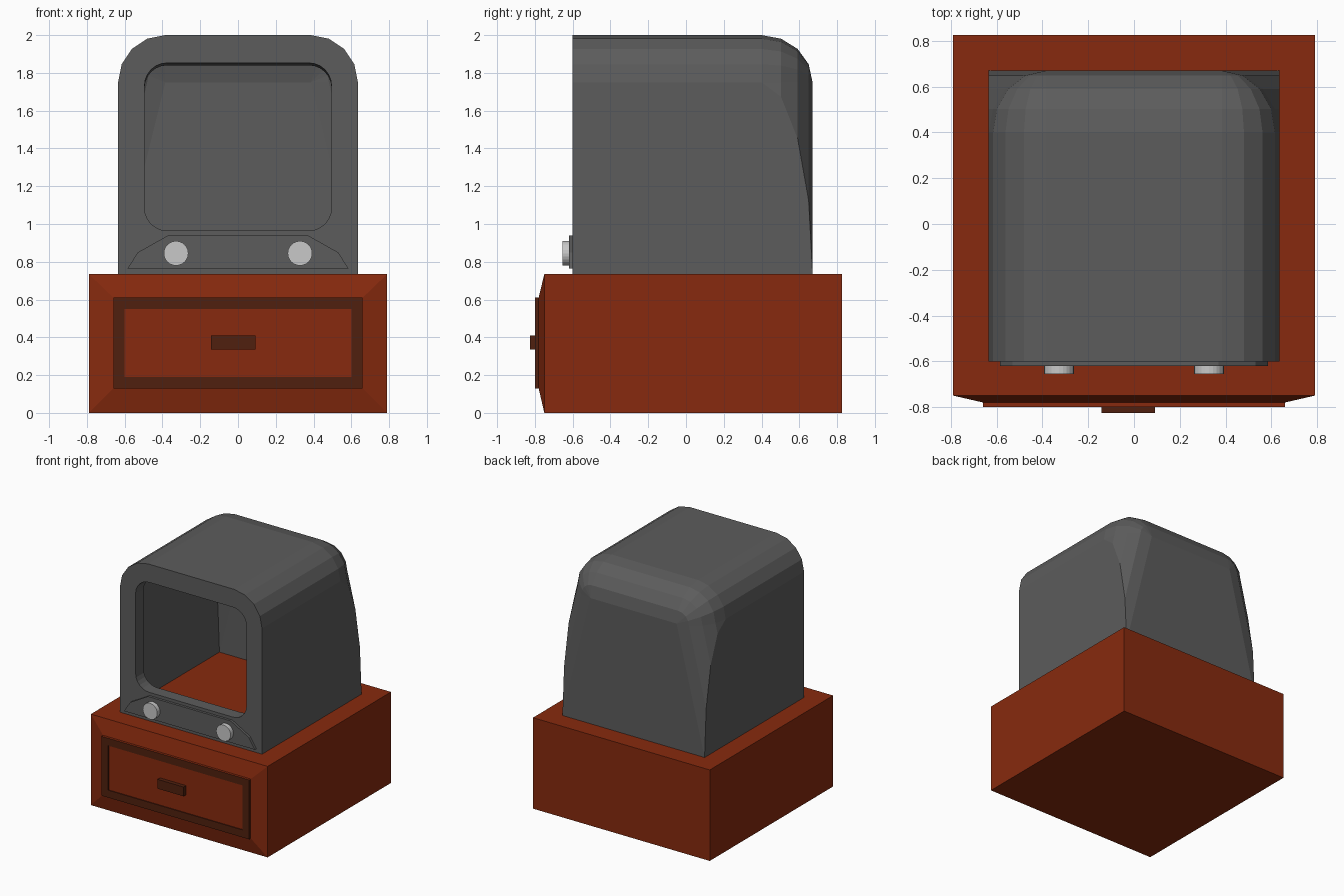
import bpy, bmesh, math
from math import sin, cos, radians

if "Cube" in bpy.data.objects:
    bpy.data.objects.remove(bpy.data.objects["Cube"])


def material(name, rgb):
    m = bpy.data.materials.new(name)
    m.diffuse_color = (*rgb, 1)
    m.use_nodes = True
    m.node_tree.nodes["Principled BSDF"].inputs["Base Color"].default_value = m.diffuse_color
    return m


GREY = material("dark grey casing", (0.107, 0.107, 0.107))
RED = material("red brown wood", (0.242, 0.023, 0.0044))
BROWN = material("dark brown trim", (0.08, 0.0144, 0.0044))
LIGHT = material("light grey knob", (0.58, 0.58, 0.58))


def finish(bm, name, *mats):
    me = bpy.data.meshes.new(name)
    bm.to_mesh(me)
    bm.free()
    for m in mats:
        me.materials.append(m)
    ob = bpy.data.objects.new(name, me)
    bpy.context.collection.objects.link(ob)
    return ob


def loft(bm, loops, closed=True):
    """Join successive equal-length point loops with quads."""
    rows = [[bm.verts.new(p) for p in lp] for lp in loops]
    n = len(rows[0])
    for a, b in zip(rows, rows[1:]):
        for i in range(n if closed else n - 1):
            j = (i + 1) % n
            bm.faces.new((a[i], a[j], b[j], b[i]))
    return rows


def rect(x, z0, z1, y):
    return [(-x, y, z0), (x, y, z0), (x, y, z1), (-x, y, z1)]


def solid(name, loops, mat):
    bm = bmesh.new()
    rows = loft(bm, loops)
    bm.faces.new(rows[0])
    bm.faces.new(rows[-1])
    bmesh.ops.recalc_face_normals(bm, faces=bm.faces)
    return finish(bm, name, mat)


# Cabinet with a bevelled front
solid("cabinet", [rect(0.79, 0, 0.735, 0.825), rect(0.79, 0, 0.735, -0.75),
                  rect(0.66, 0.13, 0.61, -0.78)], RED)

# Drawer front: dark frame around a sunken panel
bm = bmesh.new()
rows = loft(bm, [rect(0.66, 0.13, 0.61, -0.78), rect(0.66, 0.13, 0.61, -0.80),
                 rect(0.60, 0.19, 0.55, -0.80), rect(0.60, 0.19, 0.55, -0.793)])
panel = bm.faces.new(rows[-1])
bm.normal_update()
if panel.normal.y > 0:
    panel.normal_flip()
bmesh.ops.recalc_face_normals(bm, faces=bm.faces)
for f in bm.faces:
    top = f.normal.z > 0.9 and f.calc_center_median().z > 0.6
    f.material_index = 1 if f is panel or top else 0
finish(bm, "drawer_front", BROWN, RED)

# Drawer handle
solid("drawer_handle", [[(x - 0.025, y, z) for x, y, z in rect(0.117, 0.335, 0.41, yy)]
                        for yy in (-0.79, -0.825)], BROWN)

# Television casing: arched sections shrinking into a rounded back
BASE, SPRING, W, R, FRONT = 0.735, 1.75, 0.635, 0.25, -0.6
STEPS = [radians(22.5 * i) for i in range(5)]


def section(y, c):
    half = [(W, BASE), (W, BASE + (SPRING - BASE) * c)]
    half += [(W - R + R * c * cos(a), SPRING + R * c * sin(a)) for a in STEPS]
    pts = half + [(-x, z) for x, z in reversed(half)]
    return [(x, y, z) for x, z in pts]


bm = bmesh.new()
loops = [section(FRONT, 1)] + [section(0.4 + 0.27 * sin(t), cos(t)) for t in STEPS]
rows = loft(bm, loops, closed=False)
bm.faces.new(rows[-1])
bmesh.ops.remove_doubles(bm, verts=bm.verts, dist=0.0005)
bmesh.ops.dissolve_degenerate(bm, edges=bm.edges, dist=0.0005)
bmesh.ops.recalc_face_normals(bm, faces=bm.faces)
bm.normal_update()
if max(bm.faces, key=lambda f: f.calc_center_median().z).normal.z < 0:
    bmesh.ops.reverse_faces(bm, faces=bm.faces)
finish(bm, "television_casing", GREY)


# Front bezel with a rounded screen opening
def opening(y, top):
    r, x, z0 = 0.12, 0.495, 0.965
    pts = []
    for k, (cx, cz) in enumerate([(x - r, top - r), (r - x, top - r),
                                  (r - x, z0 + r), (x - r, z0 + r)]):
        for i in range(7):
            a = radians(90 * k + 15 * i)
            pts.append((cx + r * cos(a), y, cz + r * sin(a)))
    return pts


bm = bmesh.new()
edges = []
outer = section(FRONT, 1)
del outer[-2], outer[1]          # spring points coincide with the arch ends
for lp in (outer, opening(FRONT, 1.853)):
    vs = [bm.verts.new(p) for p in lp]
    edges += [bm.edges.new((vs[i], vs[i - 1])) for i in range(len(vs))]
bmesh.ops.triangle_fill(bm, edges=edges, use_beauty=True, normal=(0, -1, 0))
bm.normal_update()
for f in bm.faces:
    if f.normal.y > 0:
        f.normal_flip()
bmesh.ops.dissolve_limit(bm, angle_limit=0.01, verts=bm.verts, edges=bm.edges)
finish(bm, "front_bezel", GREY)

# Inner lip of the screen opening
bm = bmesh.new()
loft(bm, [opening(FRONT, 1.853), opening(-0.5, 1.84)])
bm.normal_update()
for f in bm.faces:
    c = f.calc_center_median()
    if f.normal.x * c.x + f.normal.z * (c.z - 1.4) > 0:
        f.normal_flip()
finish(bm, "screen_lip", GREY)

# Control panel and knobs
half = [(0.585, 0.765), (0.53, 0.85), (0.37, 0.94)]
shape = half + [(-x, z) for x, z in reversed(half)]
solid("control_panel", [[(x, y, z) for x, z in shape] for y in (FRONT, -0.62)], GREY)

for side, name in ((-1, "left_knob"), (1, "right_knob")):
    ring = [(0.328 * side + 0.065 * cos(math.tau * i / 24), 0.845 + 0.065 * sin(math.tau * i / 24))
            for i in range(24)]
    solid(name, [[(x, y, z) for x, z in ring] for y in (-0.615, -0.655)], LIGHT)
